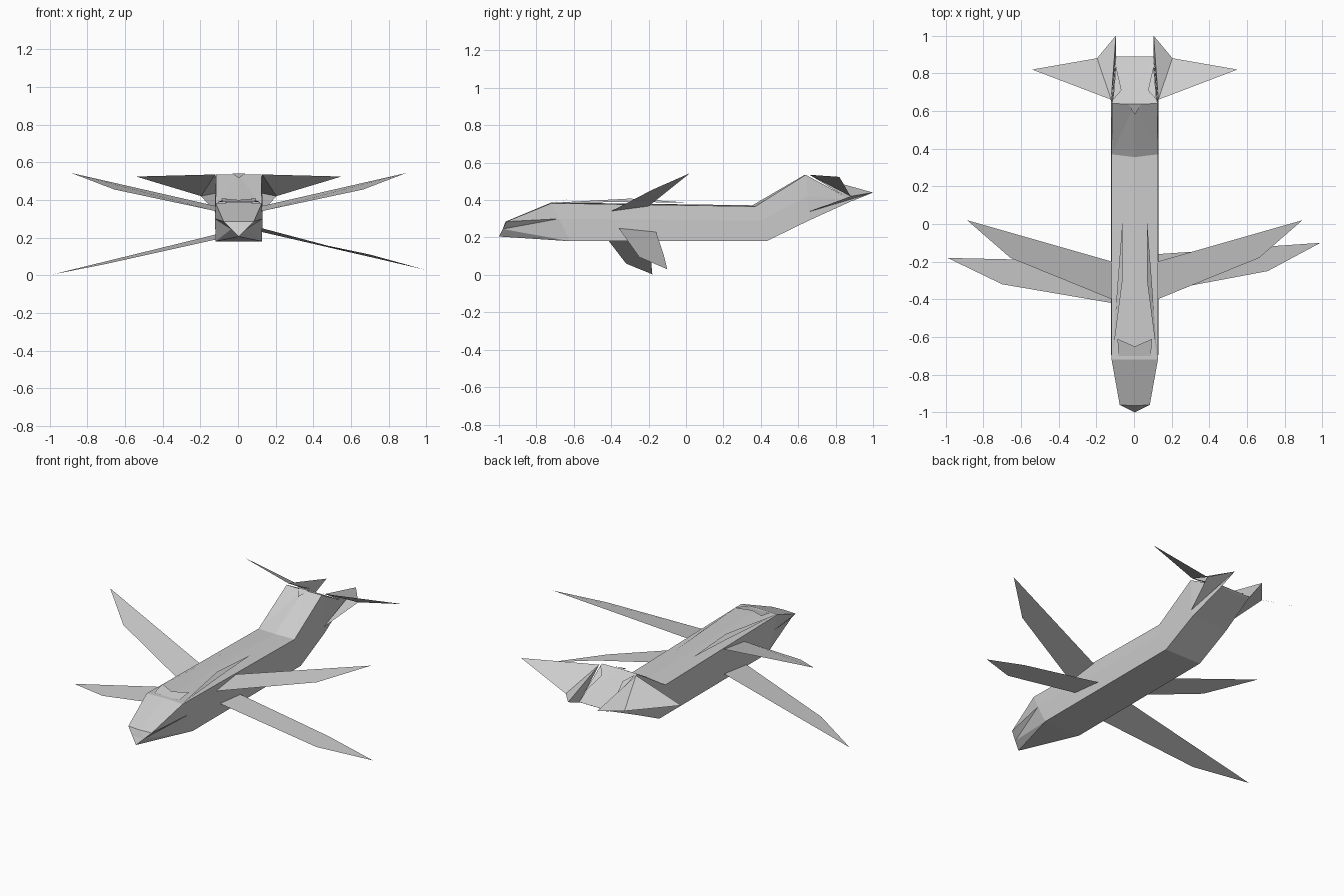
import bpy
import bmesh

cube = bpy.data.objects.get("Cube")
if cube:
    bpy.data.objects.remove(cube, do_unlink=True)

grey = bpy.data.materials.new("plain grey")
grey.use_nodes = True
colour = (0.6, 0.6, 0.6, 1)
grey.diffuse_color = colour
grey.node_tree.nodes["Principled BSDF"].inputs["Base Color"].default_value = colour

CENTRE = 0.004  # x of the body's centre line


def finish(name, bm):
    bmesh.ops.recalc_face_normals(bm, faces=bm.faces)
    mesh = bpy.data.meshes.new(name)
    bm.to_mesh(mesh)
    bm.free()
    mesh.materials.append(grey)
    obj = bpy.data.objects.new(name, mesh)
    bpy.context.collection.objects.link(obj)
    return obj


def sheet(name, points, faces=None):
    """Thin surface from a few points, one polygon unless faces are given."""
    bm = bmesh.new()
    verts = [bm.verts.new(p) for p in points]
    for face in faces or [range(len(points))]:
        bm.faces.new([verts[i] for i in face])
    return finish(name, bm)


def pair(name, points, faces=None):
    """The same sheet on both sides of the centre line."""
    for side, label in ((1, "left"), (-1, "right")):
        sheet(f"{label}_{name}", [(CENTRE + side * x, y, z) for x, y, z in points], faces)


# Body: each station runs lower edge, side bulge, upper edge, crest
stations = [
    [(0, -1, .205), (.04, -.98, .245), (.08, -.96, .285), (0, -.965, .285)],
    [(.123, -.62, .18), (.126, -.68, .3), (.123, -.72, .383), (0, -.72, .387)],
    [(.123, .43, .18), (.126, .40, .29), (.123, .37, .366), (0, .355, .372)],
    [(.123, .66, .292), (.125, .65, .42), (.12, .64, .535), (0, .635, .535)],
    [(.1, .88, .392), (.1, .885, .395), (.1, .89, .398), (0, .89, .398)],
]
bm = bmesh.new()
rings = []
for low, mid, top, crest in stations:
    ring = [low, mid, top, crest] + [(-x, y, z) for x, y, z in (top, mid, low)]
    rings.append([bm.verts.new((CENTRE + x, y, z)) for x, y, z in ring])
for a, b in zip(rings, rings[1:]):
    for i in range(len(a)):
        j = (i + 1) % len(a)
        bm.faces.new((a[i], a[j], b[j], b[i]))
bm.faces.new(rings[0])
bm.faces.new(rings[-1])
bmesh.ops.remove_doubles(bm, verts=bm.verts, dist=0.0005)
bmesh.ops.triangulate(bm, faces=bm.faces)
finish("body", bm)

# Upper wings sweep up and back
pair("upper_wing", [(.12, -.4, .34), (.66, -.18, .455), (.89, .02, .543), (.12, -.2, .367)])

# Lower wings droop, each at its own angle
sheet("left_lower_wing", [(.125, -.36, .25), (.71, -.25, .095), (.99, -.1, .03),
                          (.7, -.12, .11), (.125, -.16, .23)])
sheet("right_lower_wing", [(-.115, -.42, .19), (-.7, -.32, .06), (-.99, -.18, .003),
                           (-.115, -.2, .217)])

# Tail: spiked tailplanes, side fins and small inner fins
pair("tailplane", [(.125, .66, .535), (.545, .82, .524), (.2, .88, .42)])
pair("tail_fin", [(.125, .66, .535), (.2, .88, .42), (.1, 1, .44), (.125, .65, .335),
                  (.1, .89, .395)],
     [(0, 1, 2), (1, 2, 3), (0, 2, 4)])
pair("inner_fin", [(.115, .66, .535), (.07, .71, .505), (.1, .84, .44)])
sheet("tail_notch", [(CENTRE - .035, .638, .54), (CENTRE + .035, .638, .54), (CENTRE, .58, .515)])

# Back: long raised strips and the chevron crest behind the head
pair("back_strip", [(.12, -.72, .385), (.065, -.3, .408), (.065, .02, .386), (.09, -.3, .39)])
sheet("head_crest", [(CENTRE + x, y, z) for x, y, z in (
    (-.085, -.7, .389), (.085, -.7, .389), (.092, -.61, .408), (0, -.65, .4), (-.092, -.61, .408))])
